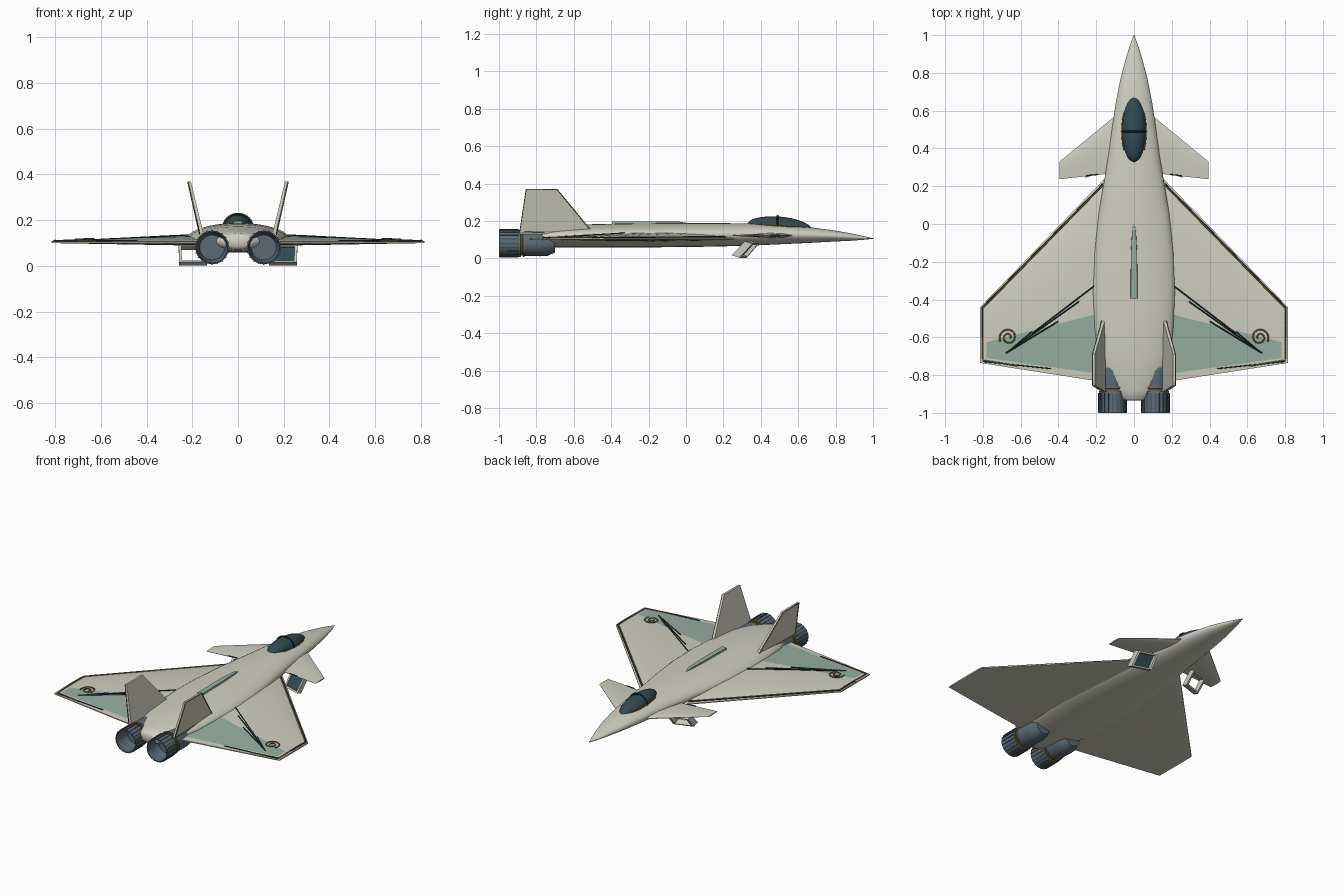
import bpy, bmesh, math
from mathutils import Vector

if "Cube" in bpy.data.objects:
    bpy.data.objects.remove(bpy.data.objects["Cube"])


def material(name, r, g, b):
    m = bpy.data.materials.new(name)
    m.diffuse_color = (r, g, b, 1)
    m.use_nodes = True
    m.node_tree.nodes["Principled BSDF"].inputs["Base Color"].default_value = m.diffuse_color
    return m


CREAM = material("cream paint", 0.63, 0.62, 0.53)
TEAL = material("sage teal", 0.31, 0.43, 0.365)
SLATE = material("slate metal", 0.105, 0.145, 0.185)
PETAL = material("dark slate", 0.065, 0.09, 0.115)
GLASS = material("canopy glass", 0.03, 0.07, 0.085)
GOLD = material("bronze trim", 0.22, 0.155, 0.055)
INK = material("ink line", 0.012, 0.03, 0.03)


def add_mirror(ob):
    m = ob.modifiers.new("mirror", "MIRROR")
    m.use_axis = (True, False, False)


def finish(name, bm, mat, mirror=False, angle=35):
    bmesh.ops.recalc_face_normals(bm, faces=bm.faces)
    me = bpy.data.meshes.new(name)
    bm.to_mesh(me)
    bm.free()
    me.materials.append(mat)
    ob = bpy.data.objects.new(name, me)
    bpy.context.collection.objects.link(ob)
    bpy.ops.object.select_all(action="DESELECT")
    ob.select_set(True)
    bpy.context.view_layer.objects.active = ob
    if angle:
        bpy.ops.object.shade_smooth_by_angle(angle=math.radians(angle))
    if mirror:
        add_mirror(ob)
    return ob


def loft(name, rings, mat, mirror=False, angle=35, closed=True, cap=True):
    bm = bmesh.new()
    vs = [[bm.verts.new(p) for p in r] for r in rings]
    n = len(rings[0])
    for a, b in zip(vs, vs[1:]):
        for i in range(n if closed else n - 1):
            j = (i + 1) % n
            bm.faces.new((a[i], a[j], b[j], b[i]))
    if cap:
        bm.faces.new(vs[0])
        bm.faces.new(vs[-1])
    return finish(name, bm, mat, mirror, angle)


def lathe(name, profile, cx, cz, mat, n=32, mirror=True, angle=35):
    """Rings around an axis along y; profile is (y, radius)."""
    rings = [[(cx + r * math.cos(2 * math.pi * i / n), y, cz + r * math.sin(2 * math.pi * i / n))
              for i in range(n)] for y, r in profile]
    return loft(name, rings, mat, mirror, angle)


def rod(name, pts, radius, mat, mirror=True):
    cu = bpy.data.curves.new(name, "CURVE")
    cu.dimensions = "3D"
    cu.bevel_depth = radius
    cu.bevel_resolution = 1
    cu.use_fill_caps = True
    sp = cu.splines.new("POLY")
    sp.points.add(len(pts) - 1)
    for p, q in zip(sp.points, pts):
        p.co = (*q, 1)
    cu.materials.append(mat)
    ob = bpy.data.objects.new(name, cu)
    bpy.context.collection.objects.link(ob)
    if mirror:
        add_mirror(ob)
    return ob


# Fuselage: elliptical stations (y, half width, bottom z, top z)
stations = [(-0.935, 0.05, 0.085, 0.13), (-0.925, 0.075, 0.072, 0.142), (-0.88, 0.11, 0.066, 0.15),
            (-0.8, 0.16, 0.061, 0.162), (-0.7, 0.193, 0.059, 0.172), (-0.55, 0.21, 0.058, 0.181),
            (-0.35, 0.22, 0.058, 0.186), (-0.15, 0.212, 0.059, 0.188), (0.05, 0.188, 0.061, 0.189),
            (0.2, 0.163, 0.064, 0.188), (0.35, 0.138, 0.068, 0.186), (0.5, 0.118, 0.075, 0.18),
            (0.65, 0.095, 0.082, 0.168), (0.78, 0.069, 0.089, 0.151), (0.88, 0.042, 0.094, 0.134),
            (0.95, 0.02, 0.099, 0.119), (1.0, 0.002, 0.104, 0.107)]
N = 40
loft("fuselage", [[(w * math.cos(2 * math.pi * i / N), y,
                    (b + t) / 2 + (t - b) / 2 * math.sin(2 * math.pi * i / N)) for i in range(N)]
                  for y, w, b, t in stations], CREAM, angle=60)


# Main wing: thin aerofoil lofted from root to clipped tip
def edges(x):
    return 0.4 - 1.031 * x, -0.862 + 0.155 * x


def wing_z(x, u, side):
    k = max(0.0, (0.815 - x) / 0.615)
    bulge = math.sin(math.pi * min(max(u, 0), 1) ** 0.7)
    return 0.104 + (0.003 + (0.003 + 0.026 * k) * bulge if side > 0
                    else -0.003 - (0.001 + 0.011 * k) * bulge)


def on_wing(x, y, lift=0.002):
    le, te = edges(x)
    return (x, y, wing_z(x, (le - y) / (le - te), 1) + lift)


def wing_ring(x):
    le, te = edges(x)
    us = [(1 - math.cos(math.pi * i / 18)) / 2 for i in range(19)]
    return ([(x, le + (te - le) * u, wing_z(x, u, 1)) for u in us]
            + [(x, le + (te - le) * u, wing_z(x, u, -1)) for u in reversed(us)])


loft("wing", [wing_ring(0.08 + 0.735 * i / 8) for i in range(9)], CREAM, True)

# Teal panel laid on the rear of each wing
rows = []
for i in range(21):
    s = i / 20
    x = 0.17 + 0.61 * s
    y0, y1 = -0.47 - 0.155 * s, -0.795 + 0.085 * s
    rows.append([on_wing(x, y0 + (y1 - y0) * j / 12) for j in range(13)])
loft("wing_panel", rows, TEAL, True, closed=False, cap=False)


def wing_line(name, corners, radius, mat):
    pts = []
    for (x0, y0), (x1, y1) in zip(corners, corners[1:]):
        pts += [on_wing(x0 + (x1 - x0) * i / 12, y0 + (y1 - y0) * i / 12) for i in range(12)]
    rod(name, pts + [on_wing(*corners[-1])], radius, mat)


# Wing trim, feather strokes and spiral ornament
wing_line("wing_edge_trim", [(0.165, 0.205), (0.8, -0.445), (0.8, -0.722), (0.62, -0.75)], 0.004, GOLD)
wing_line("wing_edge_ink", [(0.165, 0.213), (0.805, -0.441), (0.805, -0.6)], 0.0025, INK)
wing_line("wing_rear_ink", [(0.8, -0.728), (0.44, -0.766)], 0.003, INK)
for k, (a, b) in enumerate([((0.2, -0.32), (0.54, -0.58)), ((0.29, -0.41), (0.68, -0.685)),
                            ((0.4, -0.515), (0.68, -0.685)), ((0.54, -0.57), (0.64, -0.655))]):
    wing_line(f"feather_stroke_{k + 1}", [a, b], 0.0035, INK)
spiral = []
for i in range(49):
    t = i / 48
    r, a = 0.048 * (1 - 0.8 * t), -0.5 + 3.4 * math.pi * t
    spiral.append(on_wing(0.665 + r * math.cos(a), -0.6 + r * math.sin(a), 0.003))
rod("wing_spiral", spiral, 0.004, GOLD)


# Canards
def canard_ring(x, le, te, h):
    prof = [(0, 0.15), (0.12, 0.7), (0.35, 1), (0.7, 0.6), (1, 0.1)]
    return ([(x, le + (te - le) * u, 0.122 + h * t) for u, t in prof]
            + [(x, le + (te - le) * u, 0.122 - h * t) for u, t in reversed(prof)])


loft("canard", [canard_ring(0.06, 0.605, 0.275, 0.015), canard_ring(0.395, 0.33, 0.237, 0.004)], CREAM, True)
rod("canard_trim", [(0.19, 0.262, 0.125), (0.25, 0.256, 0.125)], 0.003, INK)


# Canted tail fins with trimmed edges
def fin_ring(x, y0, y1, z, h):
    return [(x - h, y0, z), (x + h, y0, z), (x + h, y1, z), (x - h, y1, z)]


loft("tail_fin", [fin_ring(0.157, -0.49, -0.89, 0.13, 0.009),
                  fin_ring(0.212, -0.688, -0.855, 0.37, 0.006)], CREAM, True, 0)
rod("fin_trim", [(0.168, -0.505, 0.145), (0.219, -0.688, 0.367), (0.219, -0.855, 0.367),
                 (0.168, -0.889, 0.14), (0.168, -0.505, 0.145)], 0.003, GOLD)

# Canopy, its frame hoop and sill
canopy = []
for i in range(21):
    t = -0.999 + 1.998 * i / 20
    s = math.sqrt(1 - t * t) ** (1.0 if t < 0 else 1.2)
    y = 0.5 + 0.175 * t
    zc = 0.168 - 0.012 * t
    canopy.append([(0.063 * s * math.cos(2 * math.pi * k / 28), y,
                    zc + 0.055 * s * math.sin(2 * math.pi * k / 28)) for k in range(28)])
loft("canopy", canopy, GLASS, angle=60)
rod("canopy_hoop", [(0.064 * math.cos(math.pi * i / 20), 0.49, 0.17 + 0.058 * math.sin(math.pi * i / 20))
                    for i in range(21)], 0.005, INK, False)
rod("canopy_sill", [(0.0635 - 0.011 * ((y - 0.49) / 0.1) ** 2, y, 0.177 - 0.05 * (y - 0.49))
                    for y in (0.39, 0.43, 0.47, 0.51, 0.55, 0.59)], 0.004, GOLD)

# Dorsal spine strip
loft("dorsal_spine", [[(-w, y, 0.17), (w, y, 0.17), (w * 0.8, y, z), (-w * 0.8, y, z)]
                      for y, w, z in [(-0.395, 0.021, 0.196), (-0.15, 0.019, 0.198),
                                      (-0.04, 0.012, 0.197), (0.0, 0.005, 0.19)]], TEAL, angle=0)

# Twin engines: body, bronze rings, flared nozzle and petal ribs
EX, EZ = 0.113, 0.081
lathe("engine_body", [(-0.9, 0.064), (-0.87, 0.067), (-0.78, 0.07), (-0.74, 0.068), (-0.7, 0.05)],
      EX, EZ, SLATE)
lathe("engine_nozzle", [(-0.8, 0.02), (-0.86, 0.045), (-0.93, 0.062), (-1.0, 0.069), (-1.0, 0.074),
                        (-0.9, 0.073), (-0.882, 0.066)], EX, EZ, SLATE, n=20, angle=0)
for k, y in enumerate((-0.868, -0.888)):
    lathe(f"engine_ring_{k + 1}", [(y - 0.005, 0.068), (y - 0.004, 0.073), (y + 0.004, 0.073),
                                   (y + 0.005, 0.068)], EX, EZ, GOLD)
bm = bmesh.new()
for i in range(20):
    a = 2 * math.pi * i / 20
    out = Vector((math.cos(a), 0, math.sin(a)))
    tan = Vector((-math.sin(a), 0, math.cos(a))) * 0.003
    c = Vector((EX, 0, EZ))
    ends = [[c + Vector((0, y, 0)) + out * r + tan * s for r, s in
             ((0.067, -1), (0.0765, -1), (0.0765, 1), (0.067, 1))] for y in (-0.998, -0.895)]
    v = [[bm.verts.new(p) for p in e] for e in ends]
    for j in range(4):
        bm.faces.new((v[0][j], v[0][(j + 1) % 4], v[1][(j + 1) % 4], v[1][j]))
    bm.faces.new(v[0])
    bm.faces.new(v[1])
finish("nozzle_ribs", bm, PETAL, True, 0)

# Swept intake frames under the canards
quad = [Vector(p) for p in ((0.257, 0.285, 0.003), (0.26, 0.355, 0.078), (0.14, 0.39, 0.078), (0.135, 0.325, 0.003))]
mid = sum(quad, Vector()) / 4
back = Vector((0, -0.04, 0.014))
inner = [mid + (p - mid) * 0.8 for p in quad]
loft("intake_frame", [quad, inner, [p + back for p in inner], [p + back for p in quad], quad],
     CREAM, True, 0, cap=False)
loft("intake_screen", [[p + back * 0.5 for p in inner], [p + back * 0.7 for p in inner]], GLASS, angle=0)
